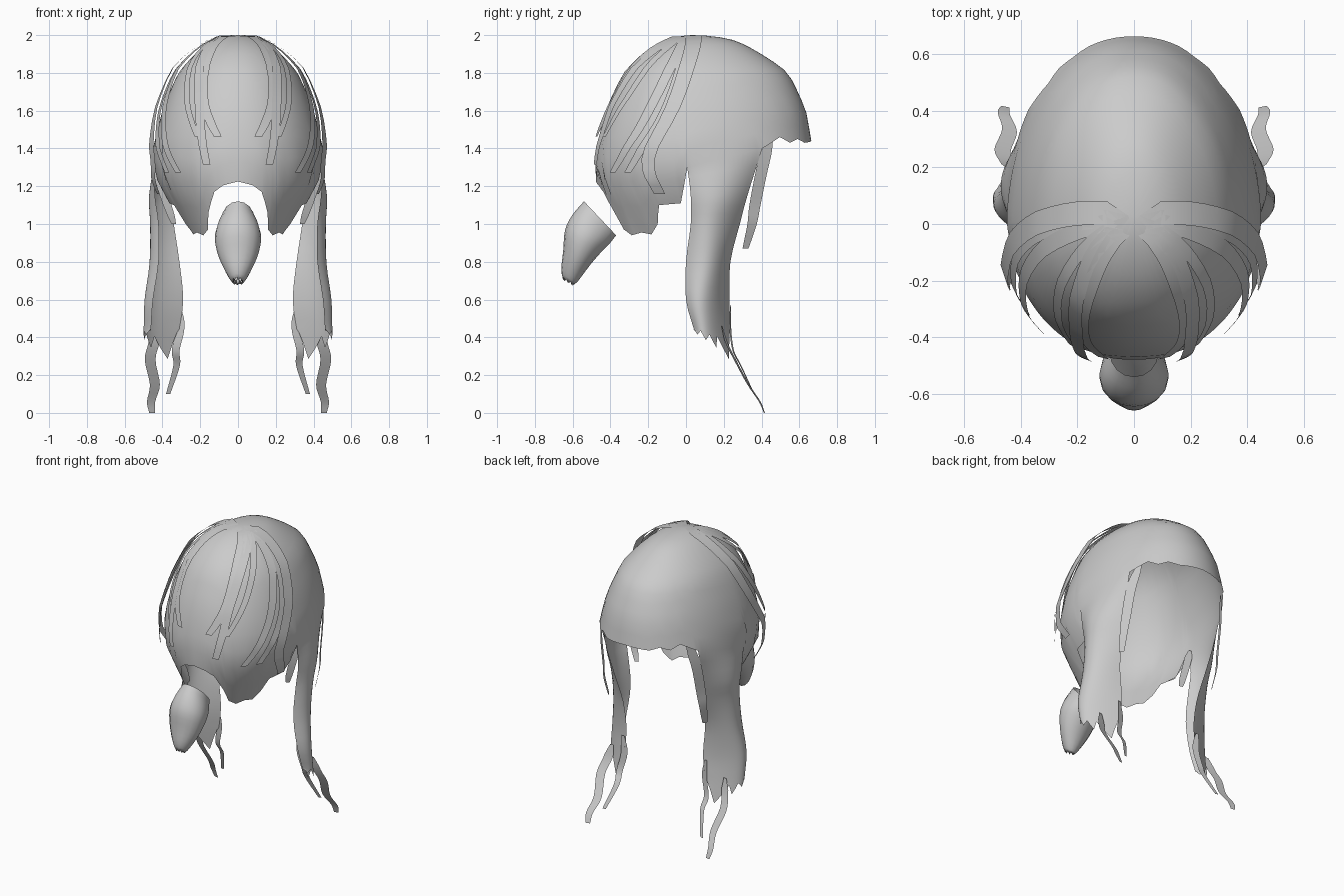
import bpy, bmesh
from math import sin, cos, pi, radians, sqrt
from mathutils import Vector

cube = bpy.data.objects.get("Cube")
if cube:
    bpy.data.objects.remove(cube)

hair = bpy.data.materials.new("grey hair")
hair.use_nodes = True
hair.diffuse_color = (0.6, 0.6, 0.6, 1)
hair.node_tree.nodes["Principled BSDF"].inputs["Base Color"].default_value = (0.6, 0.6, 0.6, 1)


def lerp_table(table, key):
    """Linear lookup in rows of (key, value, ...) with rising keys."""
    for a, b in zip(table, table[1:]):
        if key <= b[0]:
            t = max(0, (key - a[0]) / (b[0] - a[0]))
            return [p + (q - p) * t for p, q in zip(a[1:], b[1:])]
    return list(table[-1][1:])


def smooth_path(points, steps=4):
    """Catmull-Rom resampling of a short list of points."""
    pts = [Vector(p) for p in points]
    pts = [2 * pts[0] - pts[1]] + pts + [2 * pts[-1] - pts[-2]]
    out = []
    for a, b, c, d in zip(pts, pts[1:], pts[2:], pts[3:]):
        for i in range(steps):
            t = i / steps
            out.append(b + (c - a) * t / 2 + (2 * a - 5 * b + 4 * c - d) * t * t / 2
                       + (3 * b - a - 3 * c + d) * t ** 3 / 2)
    return out + [pts[-2]]


def sheet(name, grids, mirror=False):
    """Smooth surface through grids of points, welded where they meet."""
    bm = bmesh.new()
    for rows in grids:
        grid = [[bm.verts.new(p) for p in row] for row in rows]
        for r, s in zip(grid, grid[1:]):
            for i in range(len(r) - 1):
                bm.faces.new((r[i], s[i], s[i + 1], r[i + 1]))
    bmesh.ops.remove_doubles(bm, verts=bm.verts, dist=0.0005)
    bmesh.ops.recalc_face_normals(bm, faces=bm.faces)
    for f in bm.faces:
        f.smooth = True
    mesh = bpy.data.meshes.new(name)
    bm.to_mesh(mesh)
    bm.free()
    mesh.materials.append(hair)
    ob = bpy.data.objects.new(name, mesh)
    bpy.context.collection.objects.link(ob)
    if mirror:
        ob.modifiers.new("Mirror", 'MIRROR').use_mirror_merge = False


# Head shape: height, then reach to the front, side and back
HEAD = [(2.0, 0, 0, 0), (1.98, .11, .11, .2), (1.91, .25, .215, .35),
        (1.8, .36, .315, .51), (1.6, .455, .4, .605), (1.4, .505, .45, .64),
        (1.25, .515, .44, .63), (1.08, .46, .35, .6), (.95, .42, .27, .6)]
HEAD_U = [(sqrt(2 - h[0]),) + h[1:] for h in HEAD]

# Hem height by angle from the front
HEM = [(0, 1.225), (9, 1.205), (15, 1.17), (21, 1.06), (24, .97), (30, .94), (39, .955),
       (48, .945), (57, 1.0), (63, 1.1), (81, 1.11), (84, 1.19), (87, 1.3), (135, 1.4),
       (141, 1.43), (147, 1.46), (153, 1.43), (159, 1.45), (165, 1.43), (180, 1.44)]


def on_head(angle, z, lift=0.0):
    front, side, back = lerp_table(HEAD_U, sqrt(max(0, 2 - z)))
    a = radians(angle)
    depth = front if cos(a) > 0 else back
    if side < 1e-6:
        return Vector((0, .03, z))
    n = 2.1
    r = (abs(sin(a) / side) ** n + abs(cos(a) / depth) ** n) ** (-1 / n)
    p = Vector((r * sin(a), .03 - r * cos(a), z))
    return p + (p - Vector((0, .03, 1.4))).normalized() * lift


# Cap of hair
cap = []
for j in range(15):
    row = []
    for angle in range(-180, 181, 3):
        u = j / 14 * sqrt(2 - lerp_table(HEM, abs(angle))[0])
        row.append(on_head(angle, 2 - u * u))
    cap.append(row)

# Side locks: height, then front edge, outer ridge and back edge (x, y)
LOCK = [(1.15, .44, .025, .465, .18, .36, .325), (1.0, .42, .025, .46, .15, .34, .285),
        (.8, .42, 0, .46, .13, .31, .235), (.6, .45, 0, .48, .11, .29, .23),
        (.45, .46, .04, .485, .12, .31, .235)]
JAG = [(0, 0), (2, -.03), (4, -.01), (6, -.06), (8, -.03), (10, -.1), (11, -.04),
       (14, -.16), (16, .02)]
lock = []
for i in range(17):
    t = i / 16
    w = ((1 - t) * (1 - 2 * t), 4 * t * (1 - t), t * (2 * t - 1))
    angle = 87 + i * 3
    # each column grows out of the cap's hem
    column = [on_head(angle, lerp_table(HEM, angle)[0])]
    for p in LOCK:
        column.append(Vector((sum(w[k] * p[1 + 2 * k] for k in range(3)),
                              sum(w[k] * p[2 + 2 * k] for k in range(3)), p[0])))
    jag = lerp_table(JAG, i)[0]
    column.append(column[-1] + Vector((0, -jag * .15, jag - .005)))
    lock.append(smooth_path(column, 3))
other_lock = [[Vector((-v.x, v.y, v.z)) for v in column] for column in lock]
sheet("hair_cap_with_side_locks", [cap, lock, other_lock])


def ribbon(name, path, width, across):
    """Flat strand along a path, thinner at both ends."""
    pts = smooth_path(path)
    rows = []
    for i, p in enumerate(pts):
        t = i / (len(pts) - 1)
        half = Vector(across).normalized() * width * .5 * min(1, .4 + 4 * t) * (1 - .5 * t ** 3)
        rows.append([p - half, p + half])
    sheet(name, [rows], mirror=True)


# Loose strands hanging from the side locks
ribbon("outer_tail", [(.43, .19, .46), (.445, .215, .37), (.465, .26, .28), (.44, .33, .15),
                      (.46, .39, .06), (.455, .415, 0)], .06, (1, .2, 0))
ribbon("inner_tail", [(.315, .235, .57), (.305, .235, .45), (.33, .25, .33), (.325, .29, .25),
                      (.37, .36, .1)], .045, (1, .2, 0))
ribbon("nape_strand", [(.325, .45, 1.47), (.36, .405, 1.3), (.37, .365, 1.1), (.375, .35, 1.0),
                       (.365, .315, .87)], .07, (-.5, 1, 0))
ribbon("front_wisp", [(.43, .03, 1.3), (.4, .03, 1.18), (.36, .04, 1.06), (.34, .05, 1.0)],
       .05, (1, .3, 0))

# Strands combed over the forehead: (angle, height) path, width and lift
STRANDS = [
    ([(40, 1.98), (32, 1.88), (24, 1.65), (17, 1.53), (12, 1.46)], .06, .025),
    ([(52, 1.98), (37, 1.85), (27, 1.65), (23, 1.5), (18, 1.32)], .06, .03),
    ([(62, 1.98), (50, 1.85), (38, 1.65), (25, 1.46)], .045, .025),
    ([(76, 1.98), (70, 1.8), (58, 1.55), (46, 1.38), (37, 1.28)], .06, .035),
    ([(84, 1.985), (80, 1.8), (71, 1.58), (58, 1.4), (48, 1.28)], .06, .03),
    ([(95, 1.985), (88, 1.85), (77, 1.6), (63, 1.35), (68, 1.18)], .085, .045),
]
for n, (path, width, lift) in enumerate(STRANDS):
    pts = smooth_path([(a, z, 0) for a, z in path])
    # every strand starts at the parting on the crown
    rows = [[Vector((.005, -.03, 1.99)), Vector((.02, .03, 2.0))]]
    for i, (angle, z, _) in enumerate(pts):
        t = i / (len(pts) - 1)
        mid = on_head(angle, z, .012 + (lift - .012) * min(1, 3 * t))
        side = on_head(angle + 3, z) - on_head(angle - 3, z)
        half = side.normalized() * width * .5 * (1 - .3 * t ** 3)
        rows.append([mid - half, mid + half])
    sheet(f"forehead_strand_{n + 1}", [rows], mirror=True)

# Hanging tuft: upper (y, z), lower (y, z) and half width of each ring
TUFT = [(-.54, 1.12, -.37, .94, .085), (-.6, 1.05, -.41, .89, .115), (-.64, .97, -.45, .85, .122),
        (-.65, .86, -.51, .78, .1), (-.66, .76, -.57, .7, .055), (-.65, .7, -.6, .675, .025)]
rows = []
for y1, z1, y2, z2, w in smooth_path(TUFT, 3):
    row = []
    for k in range(17):
        a = k * pi / 8
        c = (1 + cos(a)) / 2
        row.append(Vector((w * sin(a), y2 + (y1 - y2) * c, z2 + (z1 - z2) * c)))
    rows.append(row)
rows[-1] = [v + Vector((0, 0, .03 * (k % 2))) for k, v in enumerate(rows[-1])]
sheet("hanging_tuft", [rows])
